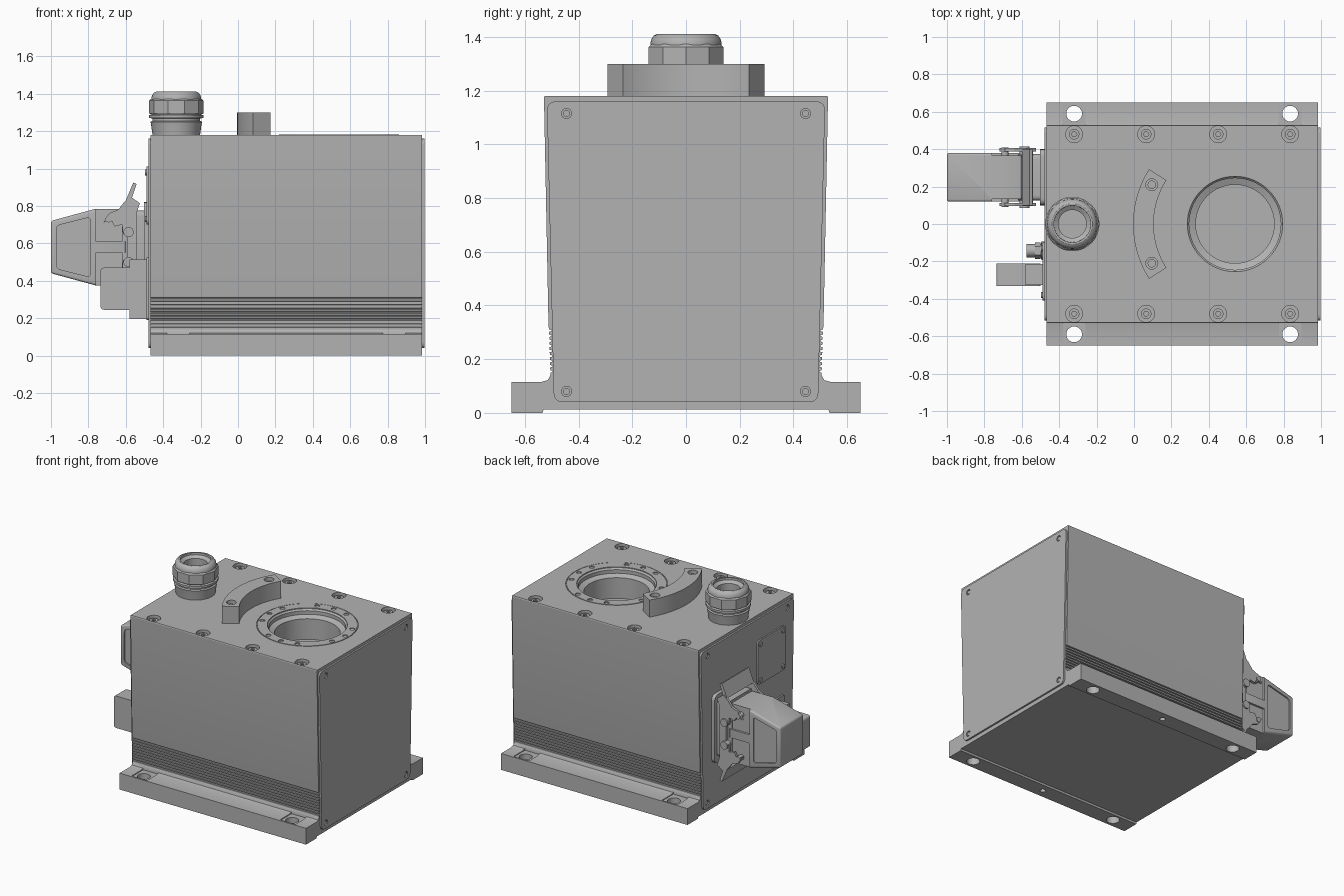
import bpy, bmesh
from math import radians, sin, cos, pi
from mathutils import Vector, Matrix

cube = bpy.data.objects.get("Cube")
if cube:
    bpy.data.objects.remove(cube, do_unlink=True)

grey = bpy.data.materials.new("machine grey")
grey.use_nodes = True
grey.diffuse_color = (0.45, 0.45, 0.45, 1)
grey.node_tree.nodes["Principled BSDF"].inputs["Base Color"].default_value = (0.45, 0.45, 0.45, 1)

# In-plane axes for an extrusion along each world axis
FRAMES = {
    "x": lambda u, v, w: Vector((w, u, v)),
    "y": lambda u, v, w: Vector((u, w, v)),
    "z": lambda u, v, w: Vector((u, v, w)),
}


def prism(bm, pts, axis, a, b):
    """Extrude a closed outline along an axis from a to b."""
    place = FRAMES[axis]
    lo = [bm.verts.new(place(u, v, a)) for u, v in pts]
    hi = [bm.verts.new(place(u, v, b)) for u, v in pts]
    faces = [bm.faces.new(lo), bm.faces.new(hi)]
    for i in range(len(pts)):
        j = (i + 1) % len(pts)
        faces.append(bm.faces.new((lo[i], lo[j], hi[j], hi[i])))
    bmesh.ops.recalc_face_normals(bm, faces=faces)


def box(bm, x0, x1, y0, y1, z0, z1):
    prism(bm, [(x0, y0), (x1, y0), (x1, y1), (x0, y1)], "z", z0, z1)


def lathe(bm, profile, axis, u, v, n=32):
    """Revolve (radius, height) points about a line; both ends are capped."""
    place = FRAMES[axis]
    rings = [[bm.verts.new(place(u + r * cos(2 * pi * k / n), v + r * sin(2 * pi * k / n), h))
              for k in range(n)] for r, h in profile]
    faces = [bm.faces.new(rings[0]), bm.faces.new(rings[-1])]
    for p, q in zip(rings, rings[1:]):
        for k in range(n):
            m = (k + 1) % n
            faces.append(bm.faces.new((p[k], p[m], q[m], q[k])))
    bmesh.ops.recalc_face_normals(bm, faces=faces)


def rod(bm, r, axis, u, v, a, b, n=24):
    lathe(bm, [(r, a), (r, b)], axis, u, v, n)


def rounded(corners, r, steps=5):
    """Round the corners of a convex outline."""
    out = []
    for i, c in enumerate(corners):
        c = Vector(c)
        p = c + (Vector(corners[i - 1]) - c).normalized() * r
        q = c + (Vector(corners[(i + 1) % len(corners)]) - c).normalized() * r
        for s in range(steps + 1):
            t = s / steps
            out.append(tuple(p * (1 - t) ** 2 + c * 2 * t * (1 - t) + q * t * t))
    return out


def rect(u0, u1, v0, v1):
    return [(u0, v0), (u1, v0), (u1, v1), (u0, v1)]


def finish(name, bm, cuts=(), bevel=0):
    mesh = bpy.data.meshes.new(name)
    bm.to_mesh(mesh)
    bm.free()
    ob = bpy.data.objects.new(name, mesh)
    bpy.context.collection.objects.link(ob)
    mesh.materials.append(grey)
    bpy.ops.object.select_all(action="DESELECT")
    ob.select_set(True)
    bpy.context.view_layer.objects.active = ob
    if bevel:
        mod = ob.modifiers.new("bevel", "BEVEL")
        mod.width, mod.segments, mod.limit_method = bevel, 3, "ANGLE"
        bpy.ops.object.modifier_apply(modifier="bevel")
    for cut in cuts:
        cm = bpy.data.meshes.new("cutter")
        cut.to_mesh(cm)
        cut.free()
        cutter = bpy.data.objects.new("cutter", cm)
        cutter.hide_render = True
        bpy.context.collection.objects.link(cutter)
        mod = ob.modifiers.new("cut", "BOOLEAN")
        mod.operation, mod.solver, mod.object = "DIFFERENCE", "EXACT", cutter
        bpy.ops.object.modifier_apply(modifier="cut")
        bpy.data.objects.remove(cutter, do_unlink=True)
    bpy.ops.object.shade_smooth_by_angle(angle=radians(30))
    return ob


TOP, BORE_X = 1.18, 0.54
SCREWS = [(x, y) for x in (-0.32, 0.065, 0.45, 0.835) for y in (-0.48, 0.48)]

# Housing: cross-section with feet, fillets, grooved flanks and tapered walls
half = [(0.53, 0.012), (0.535, 0), (0.65, 0), (0.65, 0.115), (0.54, 0.115), (0.515, 0.122), (0.505, 0.14)]
for i in range(9):
    z = 0.15 + i * 0.019
    y = 0.505 + (z - 0.14) * 0.03
    half += [(y, z), (y - 0.008, z + 0.002), (y - 0.008, z + 0.007), (y, z + 0.009)]
half += [(0.512, 0.322), (0.529, TOP - 0.005), (0.526, TOP)]
body = bmesh.new()
prism(body, half + [(-y, z) for y, z in reversed(half)], "x", -0.467, 0.985)
holes, pockets = bmesh.new(), bmesh.new()
for s in (-1, 1):
    for x in (-0.32, 0.835):
        rod(holes, 0.042, "z", x, s * 0.59, -0.1, 0.3)
        y0, y1 = sorted((s * 0.512, s * 0.638))
        box(pockets, x - 0.06, x + 0.06, y0, y1, 0.109, 0.14)
    rod(holes, 0.018, "z", 0.26, s * 0.59, -0.1, 0.06)
for x, y in SCREWS:
    rod(holes, 0.045, "z", x, y, TOP - 0.045, TOP + 0.1)
lathe(holes, [(0.21, 0.98), (0.21, 1.125), (0.245, 1.14), (0.245, 1.165), (0.255, 1.175),
              (0.325, 1.175), (0.325, 1.25)], "z", BORE_X, 0, 64)
finish("housing", body, [pockets, holes])

# Bolt ring round the bore, with holes on alternating sixteenths
ring, ring_bore, bolts = bmesh.new(), bmesh.new(), bmesh.new()
rod(ring, 0.32, "z", BORE_X, 0, 1.172, 1.181, 64)
rod(ring_bore, 0.255, "z", BORE_X, 0, 1.1, 1.3, 64)
for k in range(16):
    if k % 4 != 2:
        a = k * pi / 8
        rod(bolts, 0.017, "z", BORE_X + 0.294 * cos(a), 0.294 * sin(a), 1.1, 1.3, 16)
finish("bolt_ring", ring, [ring_bore, bolts])

# Socket screws in the top cover
heads, sockets = bmesh.new(), bmesh.new()
for x, y in SCREWS:
    rod(heads, 0.028, "z", x, y, 1.13, 1.168)
    rod(sockets, 0.014, "z", x, y, 1.15, 1.2, 6)
finish("top_screws", heads, [sockets])

# Curved block beside the bore
arc = [radians(180 - 32.5 + 65 * i / 24) for i in range(25)]
outline = [(BORE_X + 0.545 * cos(a), 0.545 * sin(a)) for a in arc]
outline += [(BORE_X + 0.435 * cos(a), 0.435 * sin(a)) for a in reversed(arc)]
block, block_holes, block_screws = bmesh.new(), bmesh.new(), bmesh.new()
prism(block, outline, "z", TOP - 0.002, 1.3)
for s in (-1, 1):
    rod(block_holes, 0.032, "z", 0.095, s * 0.21, 1.26, 1.4)
    rod(block_screws, 0.022, "z", 0.095, s * 0.21, 1.25, 1.28)
finish("arc_block", block, [block_holes])
finish("arc_block_screws", block_screws)

# Cable gland: threaded foot, collar, hexagonal grip and hollow domed cap
gx = -0.33
gland, gland_bore = bmesh.new(), bmesh.new()
lathe(gland, [(0.127, TOP - 0.002), (0.134, 1.23), (0.138, 1.25), (0.128, 1.255), (0.128, 1.268),
              (0.145, 1.27), (0.145, 1.285), (0.133, 1.29), (0.133, 1.375), (0.13, 1.39),
              (0.12, 1.405), (0.108, 1.411), (0.1, 1.41)], "z", gx, 0, 48)
lathe(gland_bore, [(0.075, 1.25), (0.075, 1.38), (0.098, 1.395), (0.1, 1.45)], "z", gx, 0, 48)
finish("cable_gland", gland, [gland_bore])
grip, grip_bore = bmesh.new(), bmesh.new()
lathe(grip, [(0.142, 1.292), (0.146, 1.298), (0.146, 1.363), (0.136, 1.373)], "z", gx, 0, 10)
rod(grip_bore, 0.12, "z", gx, 0, 1.2, 1.5, 48)
finish("gland_grip", grip, [grip_bore])

# End plates with corner screws
trapezoid = [(-0.492, 0.04), (0.492, 0.04), (0.518, 1.16), (-0.518, 1.16)]
for name, inner, outer in (("left_end_plate", 0.984, 0.997), ("right_end_plate", -0.466, -0.479)):
    plate, dents, pins = bmesh.new(), bmesh.new(), bmesh.new()
    prism(plate, rounded(trapezoid, 0.035), "x", inner, outer)
    for y in (-0.445, 0.445):
        for z in (0.08, 1.115):
            rod(dents, 0.019, "x", y, z, inner - 0.0005 * (outer - inner), outer * 1.1, 16)
            rod(pins, 0.013, "x", y, z, inner, outer - 0.3 * (outer - inner), 16)
    finish(name, plate, [dents])
    finish(name + "_screws", pins)

# Blank cover on the connector end
blank = bmesh.new()
prism(blank, rounded(rect(-0.41, -0.1, 0.7, 1.01), 0.03), "x", -0.47, -0.489)
for y in (-0.38, -0.13):
    for z in (0.73, 0.98):
        rod(blank, 0.016, "x", y, z, -0.48, -0.496, 16)
finish("blank_cover", blank)

# Large connector: mounting flange, collar and tapered hood
CY, CZ = 0.25, 0.58
mount = bmesh.new()
prism(mount, rounded(rect(0.1, 0.4, 0.34, 0.82), 0.04), "x", -0.47, -0.503)
prism(mount, rounded(rect(0.125, 0.375, 0.385, 0.775), 0.03), "x", -0.49, -0.62)
prism(mount, rounded(rect(0.1, 0.4, 0.37, 0.79), 0.03), "x", -0.54, -0.59)
finish("connector_mount", mount)
hood, recess = bmesh.new(), bmesh.new()
prism(hood, [(-1, 0.44), (-0.76, 0.375), (-0.6, 0.375), (-0.6, 0.785), (-0.76, 0.785), (-1, 0.72)],
      "y", CY - 0.13, CY + 0.13)
for s in (-1, 1):
    a, b = CY + s * 0.12, CY + s * 0.2
    prism(recess, rounded([(-0.97, 0.465), (-0.79, 0.42), (-0.79, 0.74), (-0.97, 0.695)], 0.02), "y", a, b)
    for z0, z1 in ((0.35, 0.55), (0.61, 0.81)):
        prism(recess, rect(-0.76, -0.5, z0, z1), "y", a - s * 0.004, b)
finish("connector_hood", hood, [recess], bevel=0.012)

# Locking levers, upper and lower, with pivot pins and grab bars
cheek = [(-0.72, 0.71), (-0.69, 0.76), (-0.64, 0.78), (-0.61, 0.82), (-0.575, 0.85), (-0.525, 0.815),
         (-0.55, 0.74), (-0.55, 0.65), (-0.58, 0.63), (-0.615, 0.65), (-0.62, 0.70), (-0.66, 0.69),
         (-0.68, 0.73)]
bar = [(-0.60, 0.83), (-0.56, 0.925), (-0.542, 0.917), (-0.575, 0.82)]
for name, s in (("upper_lever", 1), ("lower_lever", -1)):
    lever = bmesh.new()
    flip = lambda pts: [(x, CZ + s * (z - CZ)) for x, z in pts]
    for side in (-1, 1):
        prism(lever, flip(cheek), "y", CY + side * 0.138, CY + side * 0.155)
        rod(lever, 0.027, "y", -0.585, CZ + s * 0.08, CY + side * 0.12, CY + side * 0.165)
        rod(lever, 0.018, "y", -0.69, CZ + s * 0.15, CY + side * 0.11, CY + side * 0.16, 16)
    prism(lever, flip(bar), "y", CY - 0.15, CY + 0.15)
    finish(name, lever)

# Small angled plug with its backing block
plug = bmesh.new()
prism(plug, rounded(rect(-0.735, -0.5, 0.245, 0.47), 0.02), "y", -0.332, -0.21)
prism(plug, rect(-0.58, -0.478, 0.195, 0.515), "y", -0.325, -0.215)
prism(plug, rounded(rect(-0.4, -0.14, 0.19, 0.525), 0.02), "x", -0.47, -0.49)
finish("small_plug", plug)

# Earth stud
stud = bmesh.new()
lathe(stud, [(0.05, -0.47), (0.05, -0.495), (0.035, -0.497), (0.035, -0.575)], "x", -0.143, 0.245, 24)
rod(stud, 0.043, "x", -0.143, 0.245, -0.5, -0.53, 6)
finish("earth_stud", stud)
